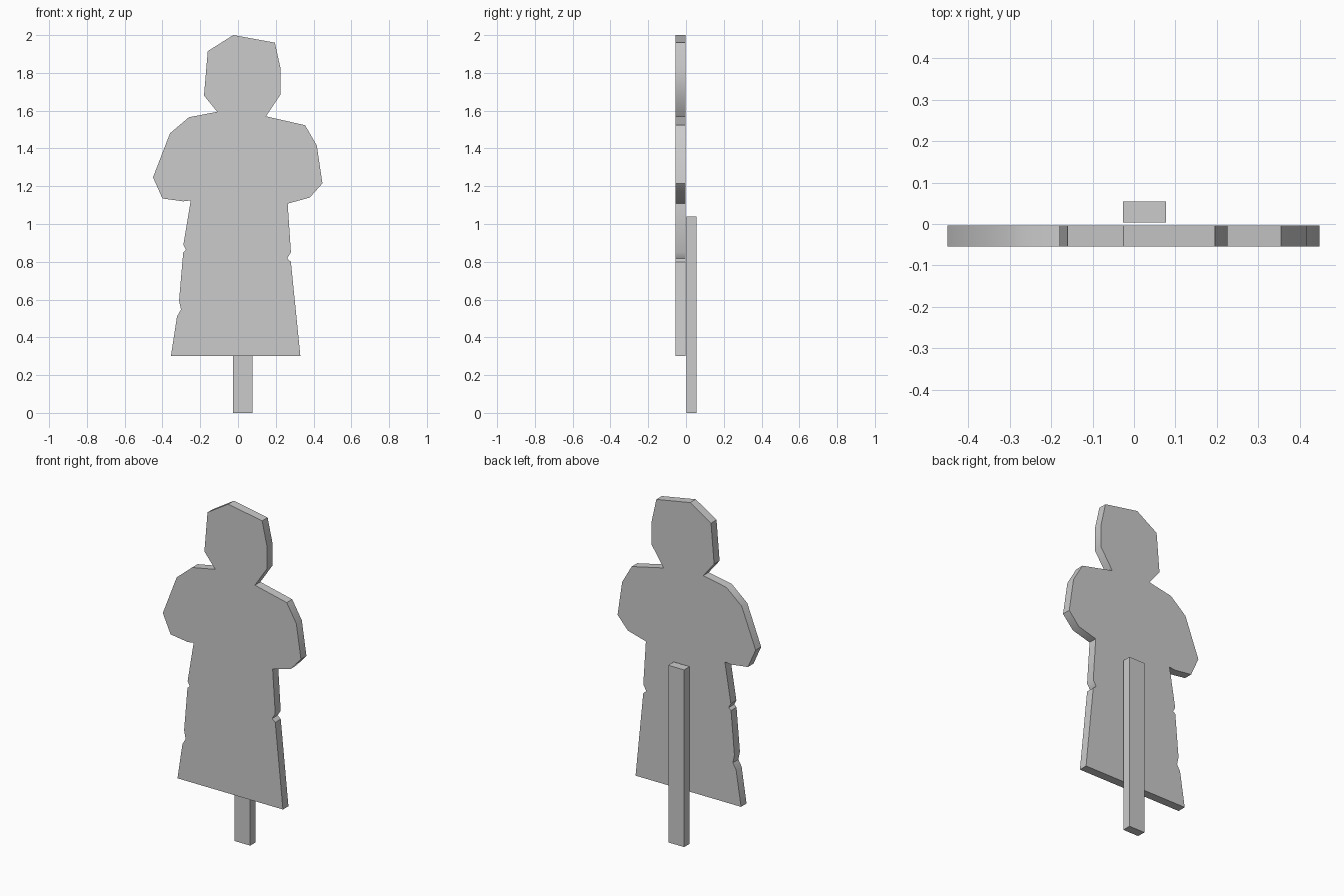
import bpy, bmesh, math

if "Cube" in bpy.data.objects:
    bpy.data.objects.remove(bpy.data.objects["Cube"])


def slab(name, outline, y_front, y_back, smooth=None):
    """Extrude an x-z outline from y_front to y_back."""
    bm = bmesh.new()
    face = bm.faces.new([bm.verts.new((x, y_front, z)) for x, z in outline])
    new = bmesh.ops.extrude_face_region(bm, geom=[face], use_keep_orig=True)["geom"]
    moved = [g for g in new if isinstance(g, bmesh.types.BMVert)]
    bmesh.ops.translate(bm, verts=moved, vec=(0, y_back - y_front, 0))
    bmesh.ops.recalc_face_normals(bm, faces=bm.faces)
    mesh = bpy.data.meshes.new(name)
    bm.to_mesh(mesh)
    bm.free()
    obj = bpy.data.objects.new(name, mesh)
    bpy.context.collection.objects.link(obj)
    if smooth:
        bpy.ops.object.select_all(action='DESELECT')
        bpy.context.view_layer.objects.active = obj
        obj.select_set(True)
        bpy.ops.object.shade_smooth_by_angle(angle=math.radians(smooth))
    return obj


# Silhouette outline, clockwise from the top of the head
head_right = [(-0.025, 2.0), (0.195, 1.96), (0.225, 1.825), (0.225, 1.685), (0.148, 1.57)]
arm_right = [(0.355, 1.523), (0.417, 1.416), (0.447, 1.215), (0.38, 1.14), (0.263, 1.108)]
robe_right = [(0.28, 0.85), (0.26, 0.817), (0.28, 0.80), (0.33, 0.302)]
robe_left = [(-0.355, 0.302), (-0.323, 0.51), (-0.302, 0.547), (-0.312, 0.595),
             (-0.29, 0.85), (-0.275, 0.863), (-0.289, 0.89), (-0.25, 1.125)]
arm_left = [(-0.29, 1.12), (-0.40, 1.135), (-0.45, 1.247), (-0.36, 1.48), (-0.26, 1.565)]
head_left = [(-0.11, 1.594), (-0.18, 1.68), (-0.16, 1.915)]

# Cut-out figure board
slab("figure_board",
     head_right + arm_right + robe_right + robe_left + arm_left + head_left,
     -0.0545, -0.0035, smooth=35)

# Support stake behind the board
slab("support_stake", [(-0.026, 0), (0.077, 0), (0.077, 1.04), (-0.026, 1.04)],
     0.0035, 0.0545)
